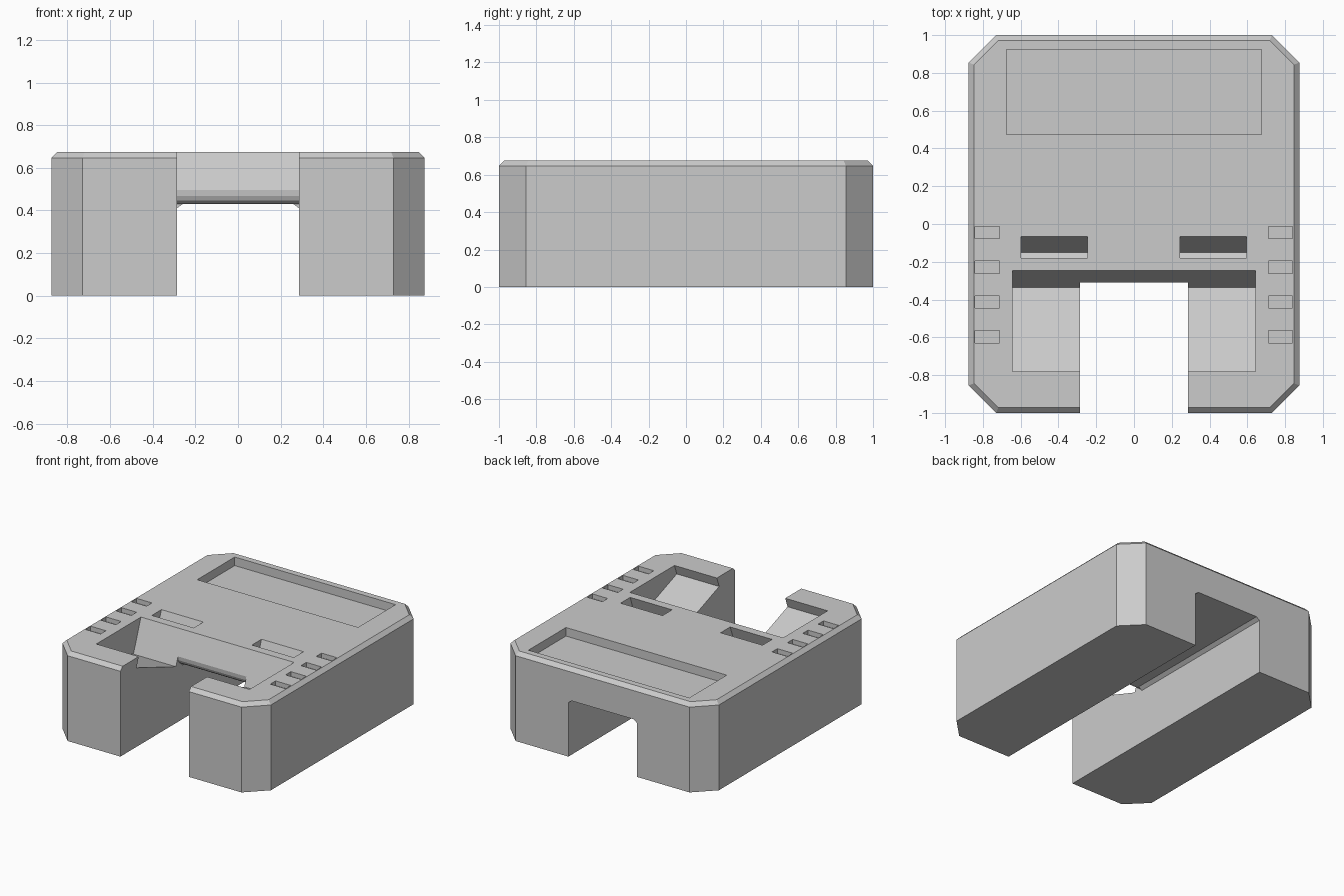
import bpy, bmesh, math

if "Cube" in bpy.data.objects:
    bpy.data.objects.remove(bpy.data.objects["Cube"], do_unlink=True)

grey = bpy.data.materials.new("plain grey")
grey.use_nodes = True
grey.diffuse_color = (0.6, 0.6, 0.6, 1)
grey.node_tree.nodes["Principled BSDF"].inputs["Base Color"].default_value = (0.6, 0.6, 0.6, 1)

TOP = 0.675
LEAN = math.tan(math.radians(20))


def loft(name, rings):
    """Closed solid through rings of equal point count."""
    bm = bmesh.new()
    loops = [[bm.verts.new(p) for p in ring] for ring in rings]
    for a, b in zip(loops, loops[1:]):
        for i in range(len(a)):
            j = (i + 1) % len(a)
            bm.faces.new((a[i], a[j], b[j], b[i]))
    bm.faces.new(loops[0][::-1])
    bm.faces.new(loops[-1])
    bmesh.ops.recalc_face_normals(bm, faces=bm.faces)
    mesh = bpy.data.meshes.new(name)
    bm.to_mesh(mesh)
    bm.free()
    mesh.materials.append(grey)
    obj = bpy.data.objects.new(name, mesh)
    bpy.context.collection.objects.link(obj)
    return obj


def across(name, profile, x0, x1):
    """Extrude a (y, z) profile along x."""
    return loft(name, [[(x, y, z) for y, z in profile] for x in (x0, x1)])


def pocket(name, x0, x1, depth, y0, y1):
    profile = [(y0, TOP - depth), (y1, TOP - depth), (y1, TOP + 0.1), (y0, TOP + 0.1)]
    return across(name, profile, x0, x1)


def leaning_pocket(name, x0, x1, back, front, z):
    """Pocket tilted back, with its floor square to its walls."""
    bottom = back - (TOP - z) * LEAN
    run = (back - front) * math.cos(math.radians(20)) ** 2
    up = 0.1
    profile = [(back + up * LEAN, TOP + up), (bottom, z),
               (bottom - run, z + run * LEAN), (front + up * LEAN, TOP + up)]
    return across(name, profile, x0, x1)


def octagon(inset, z):
    w, d = 0.875 - inset, 1 - inset
    total = 1.73 - inset * math.sqrt(2)
    a, b = total - d, total - w
    return [(w, -b, z), (w, b, z), (a, d, z), (-a, d, z),
            (-w, b, z), (-w, -b, z), (-a, -d, z), (a, -d, z)]


# Body with cut corners and a bevelled top rim
body = loft("stand_body", [octagon(0, 0), octagon(0, 0.647), octagon(0.028, TOP)])

# Tunnel running front to back
arch = [(-0.287, -0.1), (0.287, -0.1), (0.287, 0.41), (0.26, 0.43), (-0.26, 0.43), (-0.287, 0.41)]
cutters = [loft("tunnel_cutter", [[(x, y, z) for x, z in arch] for y in (-1.2, 1.2)])]

# Front opening with a leaning back and a rounded lower lip
back = -0.245
lip = [(-0.31, TOP - (back + 0.31) / LEAN), (-0.307, 0.467), (-0.297, 0.446), (-0.281, 0.434), (-0.26, 0.43)]
opening = [(-1.2, -0.1), (-1.2, TOP + 0.1), (back + 0.1 * LEAN, TOP + 0.1)] + lip + [(-0.26, -0.1)]
cutters.append(across("opening_cutter", opening, -0.287, 0.287))

# Leaning cradle and the two card slots behind it
cutters.append(leaning_pocket("cradle_cutter", -0.643, 0.643, back, -0.78, 0.428))
for x in (-0.597, 0.243):
    cutters.append(leaning_pocket("slot_cutter", x, x + 0.352, -0.065, -0.18, 0.44))

# Shallow rear tray and small grooves along both edges
cutters.append(pocket("tray_cutter", -0.675, 0.675, 0.065, 0.475, 0.925))
for x in (-0.841, 0.711):
    for i in range(4):
        y = -0.045 - i * 0.184
        cutters.append(pocket("groove_cutter", x, x + 0.128, 0.035, y - 0.032, y + 0.032))

for cutter in cutters:
    mod = body.modifiers.new(cutter.name, "BOOLEAN")
    mod.operation = "DIFFERENCE"
    mod.solver = "EXACT"
    mod.object = cutter

# Bake the cuts and drop the cutters
bpy.context.view_layer.update()
result = bpy.data.meshes.new_from_object(body.evaluated_get(bpy.context.evaluated_depsgraph_get()))
body.modifiers.clear()
body.data = result
for cutter in cutters:
    bpy.data.objects.remove(cutter, do_unlink=True)
